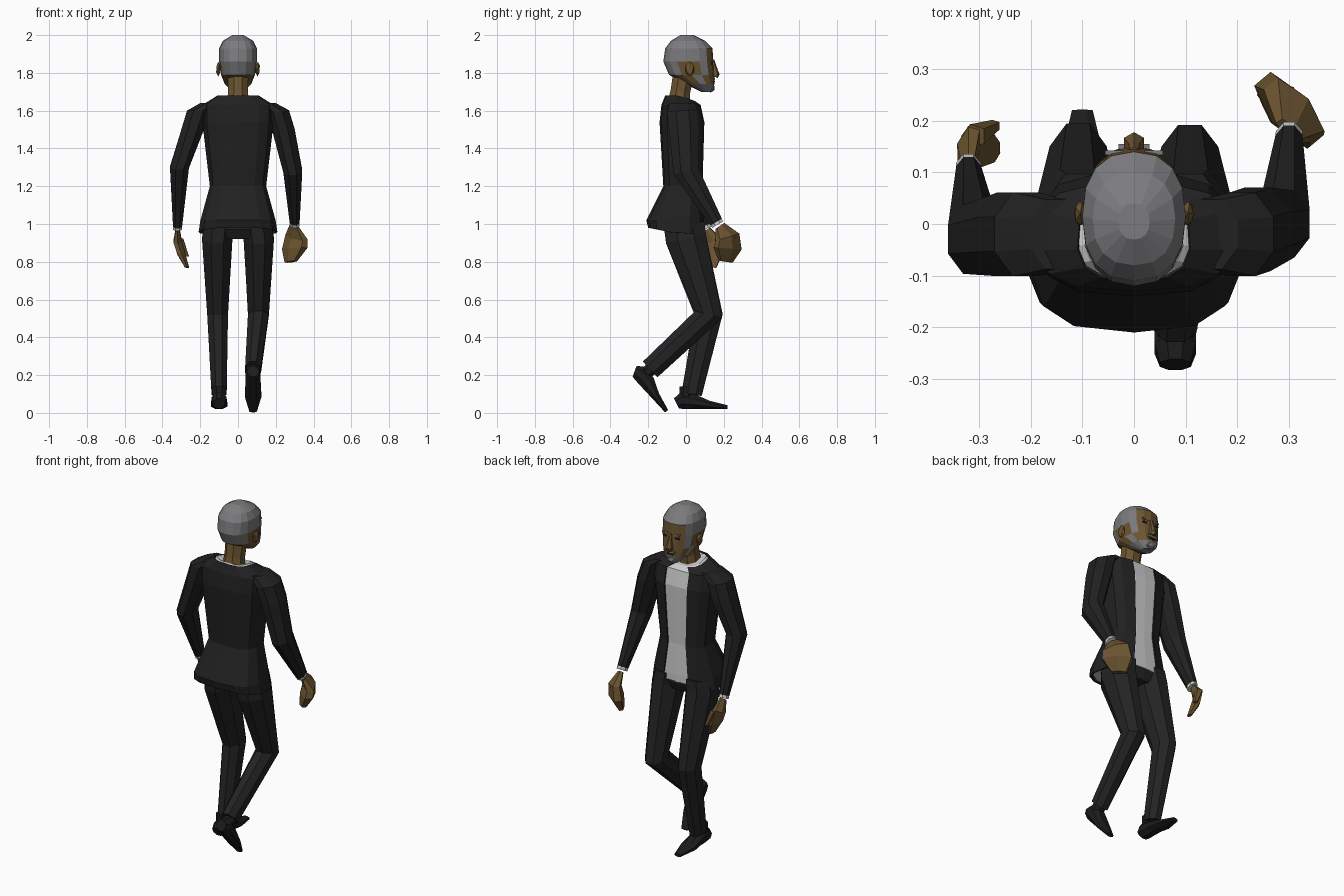
import bpy, bmesh, math
from mathutils import Matrix, Vector

cube = bpy.data.objects.get("Cube")
if cube:
    bpy.data.objects.remove(cube)


def material(name, red, green, blue):
    mat = bpy.data.materials.new(name)
    mat.use_nodes = True
    mat.diffuse_color = (red, green, blue, 1)
    mat.node_tree.nodes["Principled BSDF"].inputs["Base Color"].default_value = mat.diffuse_color
    return mat


SUIT = material("suit black", 0.015, 0.015, 0.015)
TROUSER = material("trouser black", 0.017, 0.017, 0.018)
SHOE = material("shoe black", 0.012, 0.012, 0.012)
SHIRT = material("shirt white", 0.6, 0.6, 0.6)
SKIN = material("skin brown", 0.15, 0.09, 0.03)
HAIR = material("hair grey", 0.2, 0.2, 0.21)
DARK = material("dark brown", 0.03, 0.01, 0.01)


def finish(name, bm, *mats, rule=None):
    """Turn a bmesh into an object, optionally colouring faces by a rule."""
    bmesh.ops.recalc_face_normals(bm, faces=bm.faces)
    if rule:
        for face in bm.faces:
            face.material_index = rule(face.calc_center_median())
    mesh = bpy.data.meshes.new(name)
    bm.to_mesh(mesh)
    bm.free()
    for mat in mats:
        mesh.materials.append(mat)
    ob = bpy.data.objects.new(name, mesh)
    bpy.context.collection.objects.link(ob)
    return ob


def loft(name, rings, *mats, closed=True, rule=None):
    """Skin a list of point rings; closed rings get end caps."""
    bm = bmesh.new()
    loops = [[bm.verts.new(point) for point in ring] for ring in rings]
    count = len(loops[0])
    for low, high in zip(loops, loops[1:]):
        for i in range(count if closed else count - 1):
            j = (i + 1) % count
            bm.faces.new((low[i], low[j], high[j], high[i]))
    if closed:
        bm.faces.new(loops[0])
        bm.faces.new(loops[-1])
    return finish(name, bm, *mats, rule=rule)


def limb(name, path, mat, sides=8, depth=1.0, yaw=0, place=Matrix()):
    """Tube along x, y, z, half width (and own depth ratio), with rings square to the path."""
    centres = [Vector(spec[:3]) for spec in path]
    steps = [(b - a).normalized() for a, b in zip(centres, centres[1:])]
    rings = []
    for i, (centre, spec) in enumerate(zip(centres, path)):
        along = steps[max(i - 1, 0)] + steps[min(i, len(steps) - 1)]
        turn = Matrix.Rotation(math.atan2(along.y, -along.z), 3, 'X') @ Matrix.Rotation(math.radians(yaw), 3, 'Z')
        ratio = spec[4] if len(spec) > 4 else depth
        radius = spec[3] / math.cos(math.pi / sides)
        angles = [math.tau * (k + 0.5) / sides for k in range(sides)]
        rings.append([place @ (centre + turn @ Vector((radius * math.cos(a), radius * ratio * math.sin(a), 0)))
                      for a in angles])
    return loft(name, rings, mat)


def outline(z, half_width, back, front, angles, power=0.7, front_lift=0, back_lift=0):
    """Rounded box cross-section with separate back and front extents."""
    points = []
    for angle in angles:
        c, s = [math.copysign(abs(f(math.radians(angle))) ** power, f(math.radians(angle)))
                for f in (math.cos, math.sin)]
        lift = front_lift * max(s, 0) + back_lift * max(-s, 0)
        points.append(Vector((half_width * c, (front + back) / 2 + (front - back) / 2 * s, z + lift)))
    return points


def blob(name, location, size, mat):
    bm = bmesh.new()
    bmesh.ops.create_icosphere(bm, subdivisions=1, radius=1,
                               matrix=Matrix.Translation(location) @ Matrix.Diagonal((*size, 1)))
    return finish(name, bm, mat)


def plate(name, location, width, height, mat):
    """Thin upright plate on the front of the face."""
    bm = bmesh.new()
    bmesh.ops.create_cube(bm, size=1, matrix=Matrix.Translation(location)
                          @ Matrix.Diagonal((width, 0.009, height, 1)))
    return finish(name, bm, mat)


# Jacket open at the front, with the shirt just inside it
open_arc = [105 + 27.5 * i for i in range(13)]
full_arc = open_arc + [450]
torso = [(0.95, 0.21, -0.2, 0.1), (1.02, 0.2, -0.21, 0.1), (1.2, 0.15, -0.12, 0.09),
         (1.54, 0.19, -0.14, 0.1), (1.63, 0.19, -0.13, 0.08), (1.68, 0.11, -0.11, 0.05)]
neckline = len(torso) - 1
jacket = loft("jacket", [outline(*ring, open_arc, back_lift=0.03 * (i == 0), front_lift=-0.03 * (i == neckline))
                         for i, ring in enumerate(torso)], SUIT, closed=False)
cloth = jacket.modifiers.new("cloth thickness", 'SOLIDIFY')
cloth.thickness = 0.006
cloth.offset = -1
inside = [outline(z + 0.03 * (i == 0), half - 0.014, back + 0.016, front - 0.005, full_arc,
                  front_lift=-0.03 * (i == neckline))
          for i, (z, half, back, front) in enumerate(torso)]
collar = outline(1.67, 0.06, -0.09, 0.02, full_arc, front_lift=-0.02)
loft("shirt", inside + [collar], SHIRT)


# Arms, each with a shirt cuff around the wrist
def arm(side, path):
    limb(side + "_sleeve", path, SUIT, depth=1.35)
    elbow, wrist = Vector(path[-2][:3]), Vector(path[-1][:3])
    cuff = [(*elbow.lerp(wrist, t), path[-1][3]) for t in (0.98, 1.05)]
    limb(side + "_cuff", cuff, SHIRT, depth=1.3)


arm("right", [(-0.15, -0.02, 1.64, 0.05), (-0.21, -0.02, 1.6, 0.06), (-0.24, -0.02, 1.5, 0.06),
              (-0.31, -0.03, 1.3, 0.05), (-0.32, 0.1, 0.99, 0.024)])
arm("left", [(0.15, -0.02, 1.64, 0.05), (0.21, -0.02, 1.6, 0.06), (0.24, -0.01, 1.5, 0.06),
             (0.29, 0, 1.28, 0.05), (0.3, 0.16, 1.01, 0.026)])

# Hands and thumbs
limb("right_hand", [(-0.32, 0.11, 0.97, 0.02), (-0.32, 0.15, 0.91, 0.04), (-0.3, 0.15, 0.84, 0.04),
                    (-0.27, 0.14, 0.77, 0.02)], SKIN, sides=6, depth=0.5, yaw=75)
limb("left_hand", [(0.3, 0.18, 0.99, 0.03), (0.31, 0.22, 0.93, 0.07), (0.3, 0.22, 0.87, 0.08),
                   (0.28, 0.21, 0.8, 0.04)], SKIN, sides=6, depth=0.45, yaw=130)
limb("right_thumb", [(-0.31, 0.17, 0.92, 0.02), (-0.27, 0.19, 0.83, 0.01)], SKIN, sides=5)
limb("left_thumb", [(0.29, 0.25, 0.93, 0.02), (0.25, 0.25, 0.84, 0.01)], SKIN, sides=5)

# Trousers: shared thigh shape, right leg planted and left leg trailing
around = [30 * i for i in range(12)]
loft("trouser_hips", [outline(0.92, 0.13, -0.09, 0.07, around), outline(0.97, 0.18, -0.12, 0.09, around),
                      outline(1.08, 0.15, -0.1, 0.08, around)], TROUSER)
for side, s, ankle in (("right", -1, (-0.1, 0.03, 0.1, 0.04)), ("left", 1, (0.08, -0.19, 0.23, 0.042))):
    thigh = [(s * 0.1, -0.01, 1, 0.08), (s * 0.11, 0, 0.92, 0.08), (s * 0.108, 0.12, 0.52, 0.055)]
    limb(side + "_trouser_leg", thigh + [ankle], TROUSER, depth=1.35)


# Shoes: one shape, flat on the right and lifted onto the toe on the left
def shoe(side, heel, tilt):
    place = Matrix.Translation(heel) @ Matrix.Rotation(math.radians(tilt), 4, 'X')
    stations = ((-0.05, 0.03, 0.06), (-0.02, 0.04, 0.09), (0.04, 0.04, 0.08), (0.12, 0.044, 0.045),
                (0.22, 0.02, 0.02))
    limb(side + "_shoe", [(0, y, tall / 2, half, tall / 2 / half) for y, half, tall in stations],
         SHOE, place=place)
    limb(side + "_sock", [(0, 0, 0.12, 0.034), (0, 0, 0.05, 0.034)], SHOE, place=place)


shoe("right", (-0.1, 0, 0.02), 0)
shoe("left", (0.08, -0.26, 0.163), -47)

# Neck and head, with hair, sideburns and beard chosen by region
limb("neck", [(0, -0.01, 1.81, 0.056), (0, -0.03, 1.7, 0.052), (0, -0.04, 1.63, 0.06)], SKIN)


def is_hair(c):
    crown = c.z > 1.93 or (c.y < 0.1 and c.z > 1.87)
    nape = c.y < -0.03 and c.z > 1.8
    sideburn = 0.06 < c.y < 0.1
    beard = c.z < 1.74 and c.y > 0.05
    return int(crown or nape or sideburn or beard)


skull = [(1.7, 0.03, 0.08, 0.14), (1.74, 0.07, 0, 0.15), (1.79, 0.09, -0.09, 0.15), (1.86, 0.1, -0.12, 0.145),
         (1.93, 0.1, -0.11, 0.14), (1.97, 0.08, -0.08, 0.1), (2, 0.03, -0.03, 0.04)]
sixteenths = [22.5 * i for i in range(16)]
loft("head", [outline(*ring, sixteenths, power=0.85) for ring in skull], SKIN, HAIR, rule=is_hair)

# Face details
limb("nose", [(0, 0.14, 1.87, 0.008), (0, 0.15, 1.83, 0.011), (0, 0.156, 1.795, 0.019),
              (0, 0.15, 1.78, 0.017)], SKIN, sides=6)
plate("moustache", (0, 0.15, 1.768), 0.06, 0.012, HAIR)
plate("mouth", (0, 0.15, 1.755), 0.04, 0.006, DARK)
blob("chin_beard", (0, 0.13, 1.72), (0.035, 0.025, 0.024), HAIR)
for side, s in (("left", 1), ("right", -1)):
    blob(side + "_ear", (0.104 * s, 0.02, 1.82), (0.013, 0.026, 0.04), SKIN)
    plate(side + "_eye", (0.038 * s, 0.138, 1.85), 0.026, 0.01, DARK)
    plate(side + "_eyebrow", (0.038 * s, 0.138, 1.87), 0.036, 0.007, HAIR)
